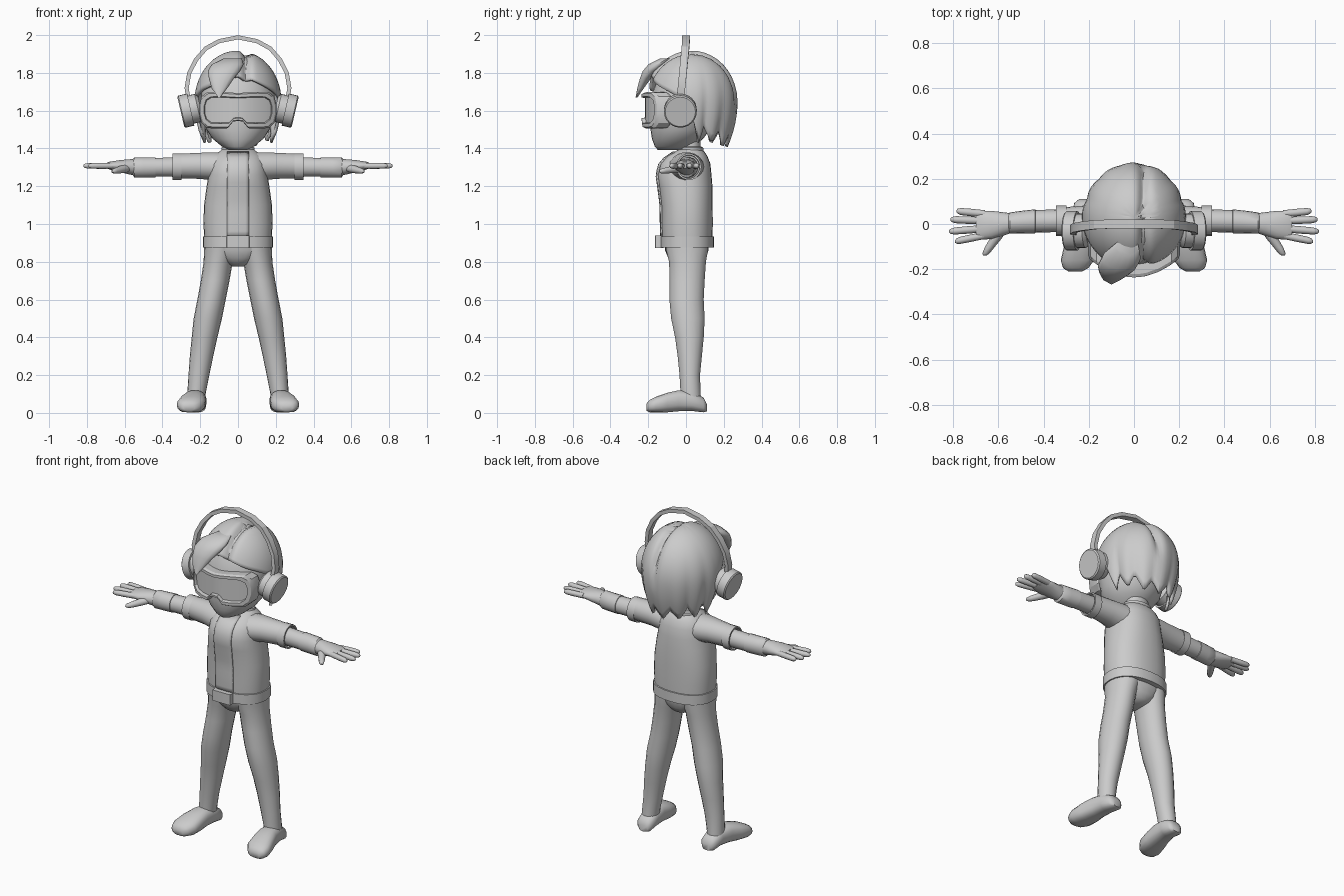
import bpy, bmesh, math
from mathutils import Matrix, Vector

grey = bpy.data.materials.new("light_grey")
grey.diffuse_color = (0.6, 0.6, 0.6, 1)


def make(name, verts, faces, mirror=False, angle=40, solid=0.0, matrix=None, recalc=True):
    bm = bmesh.new()
    vs = [bm.verts.new(v) for v in verts]
    for f in faces:
        bm.faces.new([vs[i] for i in f])
    if matrix:
        bm.transform(matrix)
    if recalc:
        bmesh.ops.recalc_face_normals(bm, faces=bm.faces)
    me = bpy.data.meshes.new(name)
    bm.to_mesh(me)
    bm.free()
    me.materials.append(grey)
    ob = bpy.data.objects.new(name, me)
    bpy.context.collection.objects.link(ob)
    bpy.ops.object.select_all(action='DESELECT')
    ob.select_set(True)
    bpy.context.view_layer.objects.active = ob
    bpy.ops.object.shade_smooth_by_angle(angle=math.radians(angle))
    if solid:
        m = ob.modifiers.new("thickness", 'SOLIDIFY')
        m.thickness, m.offset = solid, 0
    if mirror:
        ob.modifiers.new("mirror", 'MIRROR').use_mirror_merge = False
    return ob


def loft(name, axis, rings, n=18, p=2.0, floor=None, **kw):
    """Skin oval rings (x, y, z, radius1, radius2) stacked along an axis."""
    verts, faces = [], []
    for x, y, z, r1, r2 in rings:
        for i in range(n):
            a = 2 * math.pi * i / n
            c, s = math.cos(a), math.sin(a)
            u = math.copysign(abs(c) ** (2 / p), c) * r1
            w = math.copysign(abs(s) ** (2 / p), s) * r2
            v = {'x': (x, y + u, z + w), 'y': (x + u, y, z + w), 'z': (x + u, y + w, z)}[axis]
            verts.append((v[0], v[1], v[2] if floor is None else max(v[2], floor)))
    for k in range(len(rings) - 1):
        for i in range(n):
            j = (i + 1) % n
            faces.append((k * n + i, k * n + j, k * n + n + j, k * n + n + i))
    faces += [tuple(range(n)), tuple(range(len(verts) - n, len(verts)))]
    return make(name, verts, faces, **kw)


def lerp(table, t):
    for a, b in zip(table, table[1:]):
        if t <= b[0]:
            k = (t - a[0]) / (b[0] - a[0])
            return [p + (q - p) * k for p, q in zip(a, b)]
    return table[-1]


# Jacket body: z, y centre, half width, half depth
torso = [(.91, .006, .178, .134), (1.0, .005, .183, .137), (1.1, .004, .18, .137),
         (1.2, -.003, .166, .143), (1.26, -.01, .156, .145), (1.32, -.005, .148, .134),
         (1.36, .005, .128, .108), (1.382, .018, .1, .08), (1.395, .022, .085, .06)]
loft("jacket", 'z', [(0, y, z, a, b) for z, y, a, b in torso], n=28, p=2.3)

# Front flap laid over the jacket
verts, faces, cols = [], [], 7
zs = [.93 + .45 * i / 14 for i in range(15)]
for z in zs:
    _, c, a, b = lerp(torso, z)
    for i in range(cols):
        x = -.058 + .116 * i / (cols - 1)
        verts.append((x, c - b * (1 - abs(x / a) ** 2.3) ** (1 / 2.3) - .003, z))
for k in range(len(zs) - 1):
    for i in range(cols - 1):
        q = k * cols + i
        faces.append((q, q + 1, q + cols + 1, q + cols))
make("jacket_flap", verts, faces, solid=.008)

# Collar, neck and belt
loft("collar", 'z', [(0, .025, 1.37, .092, .07), (0, .03, 1.405, .086, .062), (0, .03, 1.41, .076, .052)])
loft("neck", 'z', [(0, .03, 1.38, .07, .05), (0, .02, 1.5, .07, .055)])
loft("belt", 'z', [(0, .006, .875, .186, .143), (0, .006, .935, .186, .143)], n=28, p=2.3)
loft("buckle", 'z', [(0, -.142, .873, .06, .022), (0, -.142, .938, .06, .022)], n=20, p=12)

# Trousers
loft("hips", 'z', [(0, .004, .92, .17, .12), (0, .004, .86, .168, .115), (0, .006, .82, .12, .1),
                   (0, .008, .79, .07, .08), (0, .008, .775, .03, .045)], n=24, p=2.2)
loft("leg", 'z', [(.09, .004, .92, .086, .115), (.094, .006, .86, .086, .112), (.105, .008, .8, .077, .099),
                  (.121, .006, .7, .076, .094), (.14, .003, .6, .075, .092), (.16, .01, .5, .075, .09),
                  (.177, .018, .4, .068, .077), (.193, .02, .3, .062, .065), (.207, .02, .2, .055, .055),
                  (.219, .024, .11, .049, .054), (.222, .026, .05, .046, .055)], mirror=True)

# Shoes, turned slightly outward
loft("shoe", 'y', [(.215, .11, .028, .028, .02), (.217, .092, .042, .048, .04), (.22, .03, .062, .054, .052),
                   (.23, -.04, .064, .06, .056), (.24, -.1, .054, .07, .053), (.25, -.16, .043, .074, .043),
                   (.258, -.195, .035, .056, .032), (.26, -.21, .03, .03, .018)],
     p=2.5, floor=.003, mirror=True, angle=60)

# Sleeves, cuffs and forearms
loft("sleeve", 'x', [(.06, 0, 1.295, .1, .082), (.13, .003, 1.305, .09, .076), (.2, .008, 1.308, .075, .07),
                     (.31, .014, 1.307, .06, .066)], mirror=True)
loft("cuff", 'x', [(.31, .015, 1.303, .05, .055), (.298, .015, 1.303, .067, .071), (.346, .015, 1.303, .067, .071),
                   (.346, .015, 1.303, .058, .062), (.32, .015, 1.303, .056, .06)], mirror=True)
loft("forearm", 'x', [(.3, .015, 1.302, .05, .053), (.44, .012, 1.3, .05, .05)], mirror=True)
loft("glove_wrist", 'x', [(.435, .012, 1.3, .046, .048), (.437, .012, 1.3, .053, .054), (.5, .008, 1.299, .05, .054),
                          (.548, .004, 1.299, .047, .054), (.555, .004, 1.3, .042, .046)], mirror=True)

# Hands
loft("palm", 'x', [(.54, .004, 1.3, .043, .045), (.58, 0, 1.303, .052, .04), (.63, -.004, 1.307, .062, .031),
                   (.68, -.006, 1.309, .064, .021), (.7, -.006, 1.309, .056, .013)], mirror=True, angle=60)
for name, y0, x1, y1 in (("little_finger", .045, .785, .057), ("ring_finger", .014, .812, .02),
                         ("middle_finger", -.02, .818, -.033), ("index_finger", -.05, .792, -.077)):
    steps = ((0, .016), (.5, .0165), (.85, .0155), (.96, .011), (1, .005))
    loft(name, 'x', [(.66 + (x1 - .66) * t, y0 + (y1 - y0) * t, 1.308, r, r) for t, r in steps],
         n=10, mirror=True, angle=60)
loft("thumb", 'y', [(.585, -.02, 1.298, .03, .024), (.612, -.065, 1.29, .026, .02), (.64, -.105, 1.283, .021, .017),
                    (.655, -.13, 1.28, .016, .013), (.66, -.14, 1.279, .007, .006)], n=10, mirror=True, angle=60)

# Head
loft("head", 'z', [(0, -.075, 1.393, .05, .075), (0, -.065, 1.41, .085, .1), (0, -.045, 1.45, .133, .135),
                   (0, -.03, 1.5, .168, .158), (0, -.02, 1.6, .192, .172), (0, -.01, 1.7, .193, .168),
                   (0, .005, 1.8, .158, .14), (0, .015, 1.86, .1, .1), (0, .015, 1.885, .04, .04)],
     n=28, angle=60)

# Hair cap: lower edge height for each direction in degrees, 0 = front, 90 = +x
edge = [(0, 1.78), (20, 1.765), (60, 1.7), (80, 1.66), (92, 1.55), (100, 1.43), (108, 1.52), (122, 1.43),
        (134, 1.5), (150, 1.405), (163, 1.47), (180, 1.41), (196, 1.48), (210, 1.42), (224, 1.5), (238, 1.42),
        (250, 1.52), (260, 1.43), (268, 1.56), (280, 1.67), (300, 1.71), (318, 1.73), (335, 1.7),
        (350, 1.775), (360, 1.78)]
N, ROWS = 90, 16
verts, faces = [(0, .03, 1.907)], []
for i in range(N):
    deg = 360 * i / N
    a, ze = math.radians(deg), lerp(edge, deg)[1]
    end = math.acos((ze - 1.65) / .26) if ze > 1.65 else math.pi / 2 + (1.65 - ze) / .26
    for k in range(1, ROWS + 1):
        t = k / ROWS
        phi = end * t
        if phi < math.pi / 2:
            z, f = 1.65 + .26 * math.cos(phi), math.sin(phi)
        else:
            d = phi - math.pi / 2
            z, f = 1.65 - .26 * d, 1 - .26 * d * d
        if 100 <= deg <= 260:      # gaps between locks sink inward
            f *= 1 - .9 * max(0, ze - 1.41) * t ** 3
        x, y = .222 * f * math.sin(a), -(.24 if math.cos(a) > 0 else .235) * f * math.cos(a)
        g = 1 - .13 * math.exp(-((x - .04) / .022) ** 2) * max(0, min(1, (z - 1.6) / .15))  # parting
        verts.append((x, .03 + y * g, 1.65 + (z - 1.65) * g if z > 1.65 else z))
for i in range(N):
    p, q = 1 + i * ROWS, 1 + (i + 1) % N * ROWS
    faces.append((0, p, q))
    for k in range(ROWS - 1):
        faces.append((p + k, p + k + 1, q + k + 1, q + k))
make("hair", verts, faces, solid=.016, angle=50)

# Swept fringe lock
loft("fringe", 'z', [(-.03, -.1, 1.875, .05, .04), (-.055, -.15, 1.845, .085, .05), (-.075, -.185, 1.81, .085, .045),
                     (-.088, -.215, 1.77, .066, .03), (-.098, -.24, 1.72, .042, .018),
                     (-.1, -.262, 1.67, .006, .005)], n=14, angle=60)

# Goggles: half columns of x, top, bottom, mirrored into one outline
half = [(.025, 1.695, 1.543), (.055, 1.697, 1.507), (.11, 1.7, 1.505), (.165, 1.697, 1.508),
        (.193, 1.675, 1.535), (.204, 1.63, 1.58)]
cols = [(-x, t, b) for x, t, b in half[::-1]] + [(0, 1.693, 1.545)] + half
outline = [(x, t) for x, t, b in cols] + [(x, b) for x, t, b in cols[::-1]]
M, C = len(outline), len(cols)
verts, faces = [], []
rings = [(.97, .97, .085), (1, 1, .07), (1, 1, .014), (.96, .92, 0), (.88, .74, 0), (.86, .69, .02)]
for sx, sz, dy in rings:
    for x, z in outline:
        verts.append((x * sx, -.236 + 2.1 * (x * sx) ** 2 + dy, 1.605 + (z - 1.605) * sz))
for k in range(len(rings) - 1):
    for i in range(M):
        j = (i + 1) % M
        faces.append((k * M + i, k * M + j, k * M + M + j, k * M + M + i))
base = (len(rings) - 1) * M
for i in range(C - 1):
    faces.append((base + i, base + i + 1, base + M - 2 - i, base + M - 1 - i))
make("goggles", verts, faces, angle=25)

# Headphones
tilt = Matrix.Translation((.262, -.03, 1.603)) @ Matrix.Rotation(math.radians(13), 4, 'Y')
loft("ear_cup", 'x', [(-.065, 0, 0, .06, .06), (-.05, 0, 0, .076, .076), (-.012, 0, 0, .076, .076),
                      (-.012, 0, 0, .087, .087), (.036, 0, 0, .087, .087), (.042, 0, 0, .08, .08)],
     n=24, mirror=True, matrix=tilt)
arc = [(.262, 1.66), (.272, 1.72), (.258, 1.8), (.222, 1.87), (.17, 1.93), (.1, 1.968), (0, 1.988)]
path = arc + [(-x, z) for x, z in arc[-2::-1]]
verts, faces = [], []
for i, (x, z) in enumerate(path):
    a, b = path[max(i - 1, 0)], path[min(i + 1, len(path) - 1)]
    nrm = Vector((b[1] - a[1], 0, a[0] - b[0])).normalized() * .011
    yc = -.03 + .03 * min(1, max(0, (z - 1.66) / .3))
    for s, w in ((1, -.02), (1, .02), (-1, .02), (-1, -.02)):
        verts.append((x + nrm.x * s, yc + w, z + nrm.z * s))
for k in range(len(path) - 1):
    for i in range(4):
        j = (i + 1) % 4
        faces.append((k * 4 + i, k * 4 + j, k * 4 + 4 + j, k * 4 + 4 + i))
faces += [(0, 1, 2, 3), tuple(range(len(verts) - 4, len(verts)))]
make("headband", verts, faces, angle=20)
